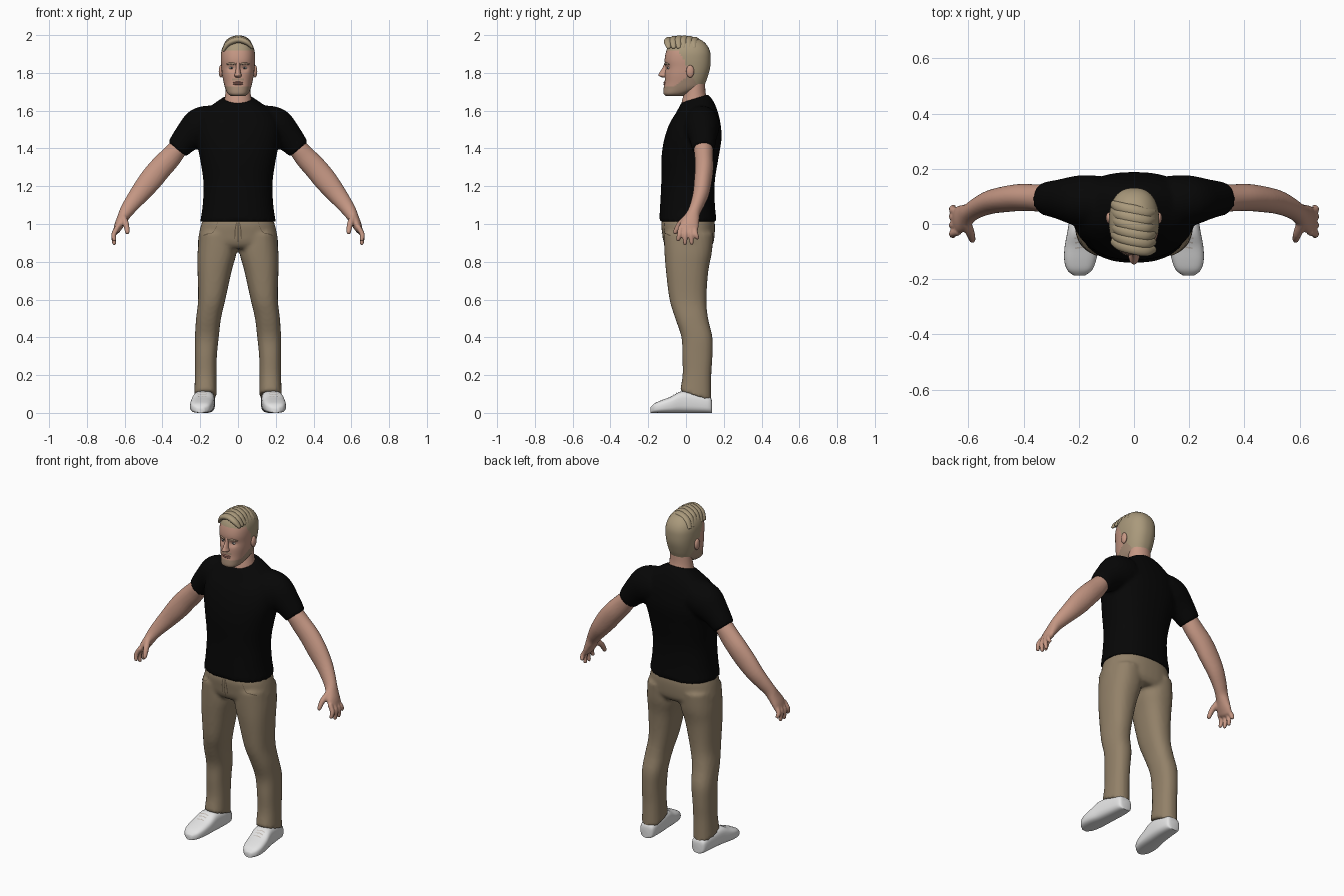
import bpy, bmesh, math
from mathutils import Vector

cube = bpy.data.objects.get("Cube")
if cube:
    bpy.data.objects.remove(cube, do_unlink=True)


def material(name, r, g, b):
    m = bpy.data.materials.new(name)
    m.use_nodes = True
    m.diffuse_color = (r, g, b, 1)
    bsdf = next(n for n in m.node_tree.nodes if n.type == 'BSDF_PRINCIPLED')
    bsdf.inputs["Base Color"].default_value = (r, g, b, 1)
    bsdf.inputs["Roughness"].default_value = 0.8
    return m


SKIN = material("skin", 0.56, 0.31, 0.23)
HAIR = material("dark blond hair", 0.40, 0.32, 0.20)
BEARD = material("stubble", 0.38, 0.26, 0.18)
LIPS = material("lips", 0.42, 0.19, 0.15)
EYE = material("eye white", 0.55, 0.50, 0.46)
IRIS = material("iris", 0.05, 0.06, 0.07)
SHIRT = material("black cotton", 0.002, 0.002, 0.002)
KHAKI = material("khaki", 0.29, 0.22, 0.14)
SEAM = material("dark khaki", 0.11, 0.08, 0.05)
WHITE = material("white leather", 0.78, 0.78, 0.78)


# ---------- helpers ----------
def spline(rows, k=4):
    """Catmull-Rom interpolation of rows of any length."""
    out = []
    last = len(rows) - 1
    for i in range(last):
        quad = zip(rows[max(i - 1, 0)], rows[i], rows[i + 1], rows[min(i + 2, last)])
        quad = list(quad)
        for j in range(k):
            t = j / k
            out.append([b + 0.5 * t * (c - a + t * (2 * a - 5 * b + 4 * c - d + t * (3 * (b - c) + d - a)))
                        for a, b, c, d in quad])
    return out + [list(rows[-1])]


def loft(bm, rings, n, e):
    """Skin rings given as (centre, u axis, v axis), closing both ends."""
    def power(v):
        return math.copysign(abs(v) ** e, v)
    loops = []
    for c, u, v in rings:
        angles = [2 * math.pi * i / n for i in range(n)]
        loops.append([bm.verts.new(c + u * power(math.cos(a)) + v * power(math.sin(a))) for a in angles])
    for a, b in zip(loops, loops[1:]):
        for i in range(n):
            j = (i + 1) % n
            bm.faces.new((a[i], a[j], b[j], b[i]))
    bm.faces.new(loops[0])
    bm.faces.new(loops[-1])


def stack(bm, rows, s=1, n=40, e=0.85):
    """Horizontal sections: z, centre x, half width, front y, back y, tilt."""
    rings = []
    for z, x, w, f, b, t in spline(rows):
        rings.append((Vector((x * s, (f + b) / 2, z)), Vector((w, 0, 0)), Vector((0, (b - f) / 2, t))))
    loft(bm, rings, n, e)


def tube(bm, rows, s=1, n=20, rounded=True):
    """Sections across a path: x, y, z, radius across, radius in depth."""
    rows = spline(rows)
    pts = [Vector((r[0] * s, r[1], r[2])) for r in rows]
    rings = []
    for i, p in enumerate(pts):
        d = (pts[min(i + 1, len(pts) - 1)] - pts[max(i - 1, 0)]).normalized()
        u = d.cross(Vector((0, 1, 0))).normalized()
        rings.append((p, u * rows[i][3], u.cross(d).normalized() * rows[i][4]))
    if rounded:
        p, u, v = rings[-1]
        rings.append((p + d * u.length * 0.5, u * 0.75, v * 0.75))
        rings.append((p + d * u.length * 0.8, u * 0.3, v * 0.3))
    loft(bm, rings, n, 1)


def ball(bm, centre, size):
    made = bmesh.ops.create_uvsphere(bm, u_segments=20, v_segments=12, radius=1)["verts"]
    for v in made:
        v.co = Vector(centre) + v.co * Vector(size)


def finish(name, bm, mats, voxel=0, relax=0, rule=None):
    bmesh.ops.recalc_face_normals(bm, faces=bm.faces)
    me = bpy.data.meshes.new(name)
    for f in bm.faces:
        f.smooth = True
        if rule:
            f.material_index = rule(f.calc_center_median())
    bm.to_mesh(me)
    bm.free()
    me.set_sharp_from_angle(angle=math.radians(50))
    for m in mats:
        me.materials.append(m)
    ob = bpy.data.objects.new(name, me)
    bpy.context.collection.objects.link(ob)
    if voxel:
        mod = ob.modifiers.new("blend", 'REMESH')
        mod.mode, mod.voxel_size, mod.use_smooth_shade = 'VOXEL', voxel, True
        mod = ob.modifiers.new("relax", 'SMOOTH')
        mod.iterations = relax
    return ob


def ribbon(name, pts, across, target, mat):
    """Thin strip laid onto another part."""
    bm = bmesh.new()
    a = Vector(across)
    pairs = [(bm.verts.new(Vector(p) - a), bm.verts.new(Vector(p) + a)) for p in spline(pts, 6)]
    for (p, q), (r, t) in zip(pairs, pairs[1:]):
        bm.faces.new((p, q, t, r))
    ob = finish(name, bm, [mat])
    mod = ob.modifiers.new("lay", 'SHRINKWRAP')
    mod.target, mod.offset, mod.wrap_mode = target, 0.003, 'ABOVE_SURFACE'


# ---------- shirt ----------
bm = bmesh.new()
stack(bm, [(1.012, 0, .2, -.142, .163, 0), (1.1, 0, .187, -.137, .153, 0), (1.22, 0, .183, -.131, .152, 0),
           (1.35, 0, .202, -.13, .172, 0), (1.45, 0, .222, -.115, .188, 0), (1.53, 0, .217, -.088, .183, 0),
           (1.59, 0, .187, -.055, .168, .005), (1.635, 0, .128, -.036, .145, .015),
           (1.664, 0, .08, -.026, .118, .022)])
for s in (1, -1):
    tube(bm, [(.13, .08, 1.53, .1, .095), (.2, .085, 1.51, .105, .092),
              (.27, .09, 1.455, .078, .072), (.322, .092, 1.396, .061, .06)], s, 28, False)
finish("shirt", bm, [SHIRT], .011, 3)

# ---------- trousers ----------
bm = bmesh.new()
stack(bm, [(1.04, 0, .178, -.12, .145, 0), (1.0, 0, .194, -.131, .153, 0), (.95, 0, .206, -.126, .152, 0),
           (.9, 0, .212, -.117, .145, 0), (.87, 0, .2, -.095, .125, 0)])
for s in (1, -1):
    stack(bm, [(.95, .106, .098, -.118, .145, 0), (.85, .111, .103, -.114, .137, 0), (.75, .124, .09, -.106, .118, 0),
               (.6, .139, .072, -.087, .108, 0), (.5, .156, .066, -.057, .117, 0), (.4, .165, .063, -.024, .14, 0),
               (.3, .17, .058, -.02, .14, 0), (.2, .171, .057, -.018, .134, 0),
               (.09, .172, .06, -.032, .134, -.026)], s)
trousers = finish("trousers", bm, [KHAKI], .011, 3)
for s, side in ((1, "left"), (-1, "right")):
    ribbon(side + "_pocket_seam", [(.115 * s, -.13, 1.01), (.135 * s, -.13, .965), (.195 * s, -.09, .94)],
           (0, 0, .003), trousers, SEAM)
    ribbon(side + "_drawstring", [(.008 * s, -.14, 1.01), (.015 * s, -.14, .97), (.018 * s, -.14, .92)],
           (.0025, 0, 0), trousers, SEAM)
ribbon("fly_seam", [(0, -.14, 1.01), (0, -.14, .95), (0, -.13, .9)], (.002, 0, 0), trousers, SEAM)

# ---------- arms and hands ----------
FINGERS = [(-.028, -.042, .916), (-.003, -.005, .896), (.021, .03, .897), (.042, .061, .926)]
for s, side in ((1, "left"), (-1, "right")):
    bm = bmesh.new()
    tube(bm, [(.27, .09, 1.455, .045, .045), (.318, .092, 1.4, .051, .05), (.36, .095, 1.35, .058, .049),
              (.413, .096, 1.293, .061, .049), (.465, .09, 1.23, .061, .047), (.517, .08, 1.165, .053, .043),
              (.56, .062, 1.11, .044, .037), (.592, .043, 1.065, .036, .034), (.611, .03, 1.03, .03, .042),
              (.629, .018, .995, .025, .05), (.643, .012, .965, .018, .05)], s, 24)
    for base, tip, low in FINGERS:
        tube(bm, [(.636, base, .985, .014, .014), (.658, (base + tip) / 2, .945, .0135, .0135),
                  (.655, tip, low, .011, .011)], s, 12)
    tube(bm, [(.608, .005, 1.035, .019, .019), (.592, -.036, .995, .016, .016),
              (.586, -.058, .955, .012, .012)], s, 12)
    finish(side + "_arm", bm, [SKIN], .006, 2)

# ---------- shoes ----------
SHOE = [(.138, .173, .026, .06), (.125, .173, .044, .085), (.06, .175, .053, .105), (-.02, .182, .058, .115),
        (-.08, .19, .061, .086), (-.13, .195, .058, .067), (-.167, .197, .045, .05), (-.187, .198, .02, .03)]
for s, side in ((1, "left"), (-1, "right")):
    bm = bmesh.new()
    loft(bm, [(Vector((x * s, y, h / 2)), Vector((w, 0, 0)), Vector((0, 0, h / 2)))
              for y, x, w, h in spline(SHOE)], 32, .65)
    shoe = finish(side + "_shoe", bm, [WHITE])
    for i in range(3):
        y = -.05 - .022 * i
        ribbon(f"{side}_lace_{i + 1}", [(.165 * s, y, .1), (.19 * s, y, .11), (.215 * s, y, .1)],
               (0, .003, 0), shoe, EYE)

# ---------- neck and head ----------
bm = bmesh.new()
stack(bm, [(1.58, 0, .08, -.03, .12, 0), (1.645, 0, .073, -.025, .113, .01),
           (1.7, 0, .066, -.01, .103, 0), (1.78, 0, .06, 0, .1, 0)], e=1)
finish("neck", bm, [SKIN])


def head_colour(c):
    if c.z > 1.915 or c.y > -.03 + (1.9 - c.z) * .55:
        return 1
    moustache = abs(c.z - 1.764) < .006 and abs(c.x) < .034
    if c.z < 1.73 + max(0, c.y + .06) * .7 or moustache:
        return 2
    return 0


bm = bmesh.new()
stack(bm, [(1.677, 0, .035, -.105, -.02, 0), (1.69, 0, .054, -.119, .015, 0), (1.72, 0, .068, -.118, .085, 0),
           (1.75, 0, .076, -.113, .104, 0), (1.79, 0, .084, -.112, .118, 0), (1.83, 0, .088, -.11, .128, 0),
           (1.87, 0, .091, -.113, .131, 0), (1.91, 0, .089, -.106, .128, 0), (1.945, 0, .077, -.092, .112, 0),
           (1.973, 0, .052, -.066, .082, 0), (1.986, 0, .02, -.03, .035, 0)], n=72)
for v in bm.verts:
    if v.co.y < 0:  # eye sockets
        d = ((abs(v.co.x) - .034) / .02) ** 2 + ((v.co.z - 1.826) / .014) ** 2
        v.co.y += .013 * math.exp(-d)
finish("head", bm, [SKIN, HAIR, BEARD], rule=head_colour)

bm = bmesh.new()
stack(bm, [(1.775, 0, .013, -.124, -.08, 0), (1.786, 0, .02, -.146, -.08, 0), (1.8, 0, .015, -.141, -.08, 0),
           (1.83, 0, .011, -.123, -.08, 0), (1.855, 0, .013, -.113, -.08, 0)], n=20, e=1)
finish("nose", bm, [SKIN])

bm = bmesh.new()
for z, h in ((1.749, .005), (1.741, .006)):
    ball(bm, (0, -.111, z), (.026, .009, h))
finish("lips", bm, [LIPS])

for s, side in ((1, "left"), (-1, "right")):
    bm = bmesh.new()
    ball(bm, (.034 * s, -.084, 1.826), (.015, .014, .008))
    finish(side + "_eye", bm, [EYE])
    bm = bmesh.new()
    ball(bm, (.034 * s, -.096, 1.826), (.005, .004, .005))
    finish(side + "_iris", bm, [IRIS])
    bm = bmesh.new()
    tube(bm, [(.014, -.11, 1.845, .005, .005), (.036, -.104, 1.851, .006, .006),
              (.058, -.088, 1.845, .004, .004)], s, 10)
    finish(side + "_brow", bm, [BEARD])
    bm = bmesh.new()
    ball(bm, (.09 * s, .022, 1.808), (.012, .021, .033))
    finish(side + "_ear", bm, [SKIN])

# ---------- swept hair locks ----------
bm = bmesh.new()
for i in range(6):
    y = -.088 + .027 * i
    top = 1.968 + .015 * math.sin(math.pi * (i + 1) / 7)
    tube(bm, [(-.078, y + .025, 1.918, .008, .014), (-.05, y + .012, top - .018, .015, .021),
              (0, y, top, .016, .023), (.045, y - .008, top - .012, .015, .021),
              (.074, y - .004, 1.935, .008, .012)], 1, 14)
finish("hair_locks", bm, [HAIR])
